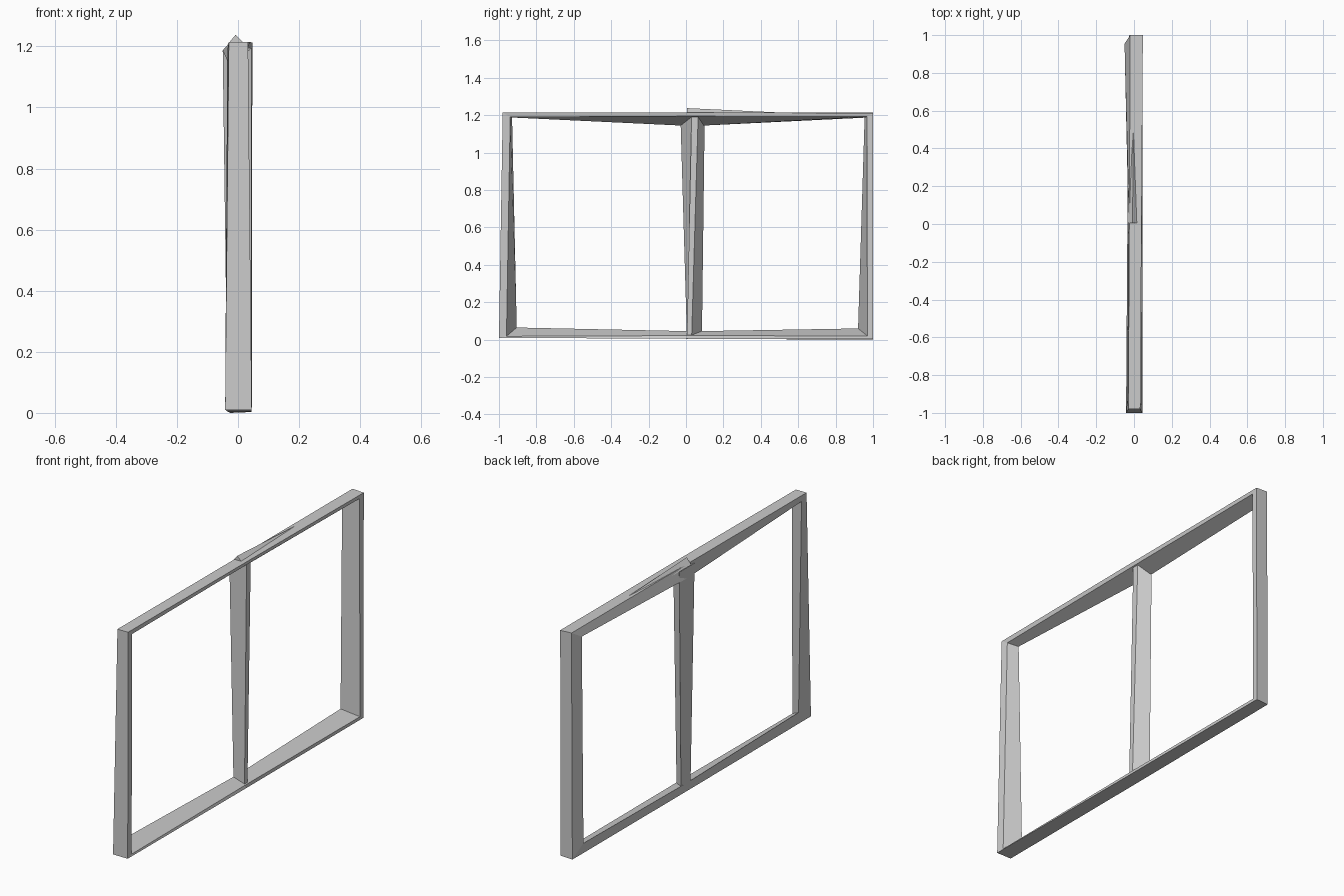
import bpy

if "Cube" in bpy.data.objects:
    bpy.data.objects.remove(bpy.data.objects["Cube"])


def loft(name, sections, closed=False):
    """Skin a chain of equal-sized cross-sections with flat faces."""
    n, count = len(sections[0]), len(sections)
    verts = [p for s in sections for p in s]
    faces = []
    for i in range(count if closed else count - 1):
        a, b = i * n, ((i + 1) % count) * n
        for j in range(n):
            k = (j + 1) % n
            faces.append((a + j, a + k, b + k, b + j))
    if not closed:
        faces.append(tuple(reversed(range(n))))
        faces.append(tuple(range((count - 1) * n, count * n)))
    mesh = bpy.data.meshes.new(name)
    mesh.from_pydata(verts, [], faces)
    mesh.update()
    ob = bpy.data.objects.new(name, mesh)
    bpy.context.collection.objects.link(ob)
    # Consistent outward normals
    import bmesh
    bm = bmesh.new()
    bm.from_mesh(mesh)
    bmesh.ops.recalc_face_normals(bm, faces=bm.faces)
    bm.to_mesh(mesh)
    bm.free()
    return ob


# Outer frame: hand-hewn section (outer back, outer front, inner front,
# inner back) carried round the four corners and both rail midpoints
loft("outer_frame", [
    [(-.042, -1, .01), (.045, -1, .01), (.04, -.96, .018), (-.035, -.905, .065)],
    [(-.035, 0, .005), (.045, 0, .005), (.042, 0, .022), (-.03, .04, .045)],
    [(-.025, 1, 0), (.045, 1, .003), (.045, .97, .02), (-.035, .92, .06)],
    [(-.02, 1, 1.215), (.047, 1, 1.212), (.045, .967, 1.192), (-.05, .955, 1.187)],
    [(-.025, 0, 1.215), (.04, 0, 1.215), (.035, .03, 1.195), (-.03, .035, 1.142)],
    [(-.03, -.98, 1.215), (.033, -.98, 1.215), (.03, -.94, 1.19), (-.035, -.93, 1.188)],
], closed=True)

# Centre post: wider at the back and at the top
loft("centre_post", [
    [(-.03, .005, .01), (.035, .005, .01), (.035, .03, .01), (-.03, .085, .01)],
    [(-.03, -.03, 1.2), (.03, .03, 1.2), (.03, .065, 1.2), (-.03, .1, 1.2)],
])

# Raised splinter on top of the right half of the head rail
loft("head_splinter", [
    [(-.035, .005, 1.205), (.025, .005, 1.205), (-.008, .005, 1.238)],
    [(-.015, .6, 1.2), (.02, .6, 1.2), (-.002, .6, 1.21)],
])
